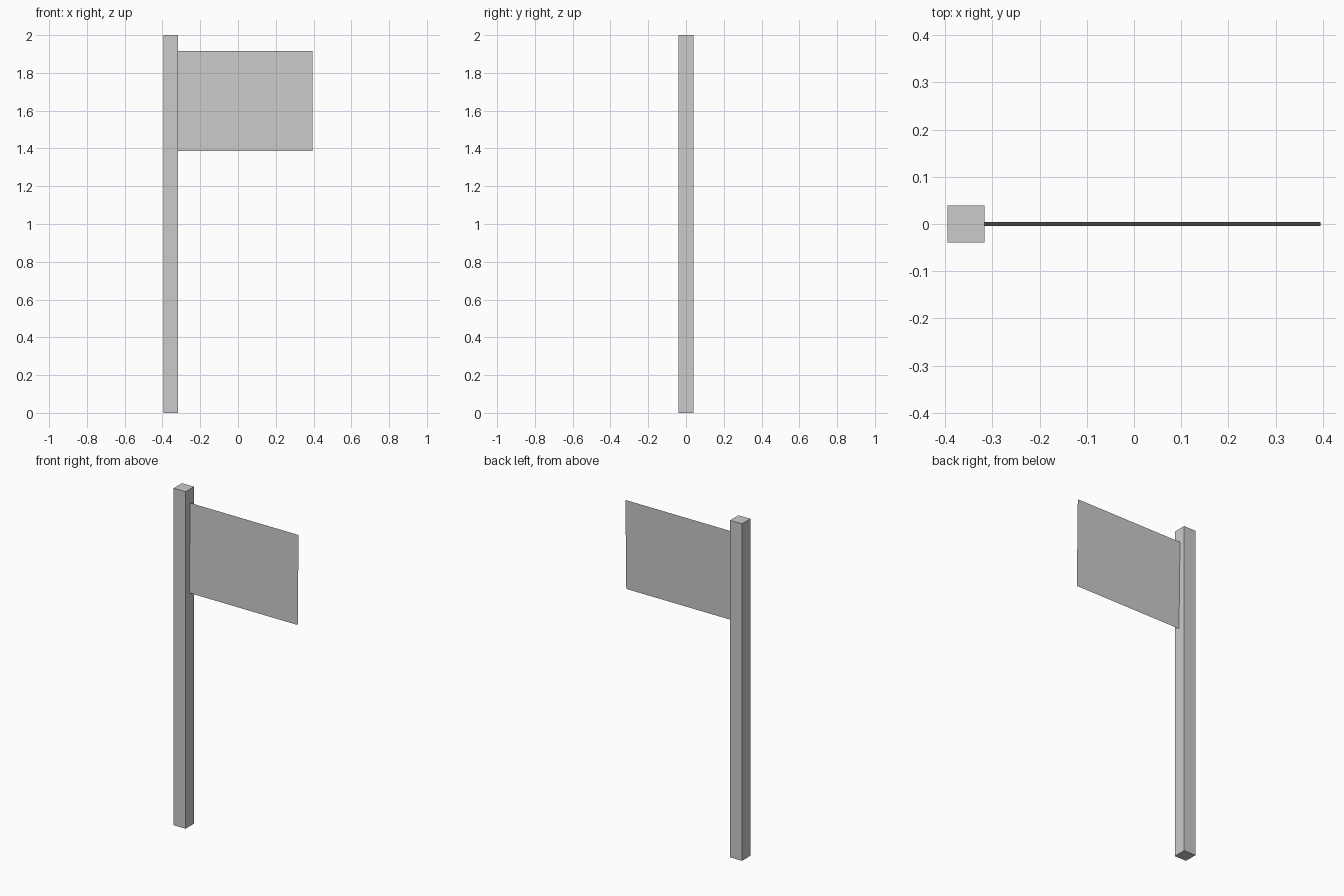
import bpy
from mathutils import Vector

if "Cube" in bpy.data.objects:
    bpy.data.objects.remove(bpy.data.objects["Cube"])

grey = bpy.data.materials.new("plain grey")
grey.diffuse_color = (0.6, 0.6, 0.6, 1)
grey.use_nodes = True
grey.node_tree.nodes["Principled BSDF"].inputs["Base Color"].default_value = grey.diffuse_color


def add_part(name, verts, faces):
    mesh = bpy.data.meshes.new(name)
    mesh.from_pydata(verts, [], faces)
    mesh.materials.append(grey)
    obj = bpy.data.objects.new(name, mesh)
    bpy.context.collection.objects.link(obj)
    return obj


# Square post
HALF, LEFT, RIGHT = 0.039, -0.395, 0.395
POST_RIGHT = LEFT + 2 * HALF
bpy.ops.mesh.primitive_cube_add(size=1, location=(LEFT + HALF, 0, 1))
post = bpy.context.object
post.name = "post"
post.scale = (2 * HALF, 2 * HALF, 2)
post.data.materials.append(grey)

# Flag: a single sheet, leaning very slightly back at the top
TOP, BOTTOM, LEAN = 1.917, 1.386, 0.004
add_part("flag",
         [(POST_RIGHT, -LEAN, BOTTOM), (RIGHT, -LEAN, BOTTOM),
          (RIGHT, LEAN, TOP), (POST_RIGHT, LEAN, TOP)],
         [(0, 1, 2, 3)])
